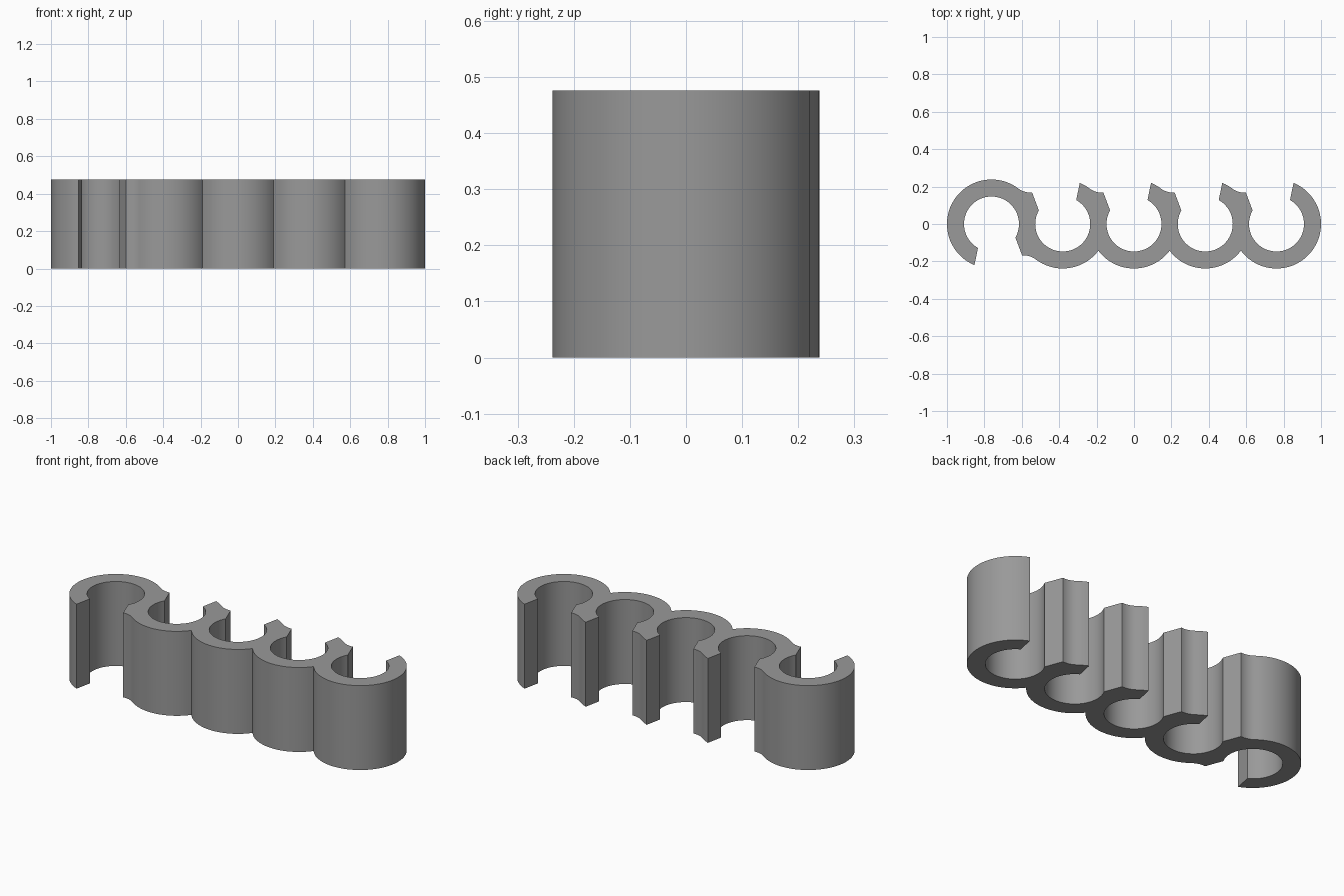
import bpy, bmesh, math

if "Cube" in bpy.data.objects:
    bpy.data.objects.remove(bpy.data.objects["Cube"])

PITCH, R_OUT, R_IN, HEIGHT = 0.381, 0.238, 0.147, 0.476
CX = [PITCH * (i - 2) for i in range(5)]
LIP_OUT, LIP_IN, TIP_IN = 67.5, 60.6, 150.4      # clip mouth angles
FX, FY, F_R = 0.208, 0.274, 0.106                # fillet beside each mouth
TANGENT = math.degrees(math.atan2(FY, FX))
CREASE = math.degrees(math.acos(PITCH / 2 / R_OUT))


def arc(cx, cy, r, a0, a1, step=5):
    n = max(2, round(abs(a1 - a0) / step))
    return [(cx + r * math.cos(math.radians(a0 + (a1 - a0) * i / n)),
             cy + r * math.sin(math.radians(a0 + (a1 - a0) * i / n)))
            for i in range(n + 1)]


def mouth(cx, turn):
    """Inner wall from lip to tip, then the fillet onto the neighbouring ring."""
    s = -1 if turn else 1
    return (arc(cx, 0, R_IN, LIP_IN + turn, TIP_IN - 360 + turn) +
            arc(cx - s * (PITCH - FX), s * FY, F_R, 275 + turn, 180 + TANGENT + turn, 6))


# Outline, counter-clockwise: lower scallops left to right
pts = arc(CX[1], 0, R_OUT, 180 + TANGENT, 360 - CREASE)
for x in CX[2:4]:
    pts += arc(x, 0, R_OUT, 180 + CREASE, 360 - CREASE)
pts += arc(CX[4], 0, R_OUT, 180 + CREASE, 360 + LIP_OUT)
# Upward mouths right to left
for k in (4, 3, 2, 1):
    pts += mouth(CX[k], 0)
    if k > 1:
        pts += arc(CX[k - 1], 0, R_OUT, TANGENT, LIP_OUT)
# Reversed end ring with its downward mouth
pts += arc(CX[0], 0, R_OUT, TANGENT, 180 + LIP_OUT)
pts += mouth(CX[0], 180)

# Extrude the outline into the clip strip
bm = bmesh.new()
face = bm.faces.new([bm.verts.new((x, y, 0)) for x, y in pts])
bmesh.ops.remove_doubles(bm, verts=bm.verts[:], dist=0.0005)
ext = bmesh.ops.extrude_face_region(bm, geom=bm.faces[:], use_keep_orig=True)
bmesh.ops.translate(bm, vec=(0, 0, HEIGHT),
                    verts=[v for v in ext["geom"] if isinstance(v, bmesh.types.BMVert)])
bmesh.ops.recalc_face_normals(bm, faces=bm.faces[:])
mesh = bpy.data.meshes.new("clip_strip")
bm.to_mesh(mesh)
bm.free()

grey = bpy.data.materials.new("mid_grey")
grey.diffuse_color = (0.32, 0.32, 0.32, 1)
grey.use_nodes = True
grey.node_tree.nodes["Principled BSDF"].inputs["Base Color"].default_value = grey.diffuse_color
mesh.materials.append(grey)
strip = bpy.data.objects.new("clip_strip", mesh)
bpy.context.collection.objects.link(strip)
bpy.context.view_layer.objects.active = strip
strip.select_set(True)
bpy.ops.object.shade_smooth_by_angle(angle=math.radians(25))
